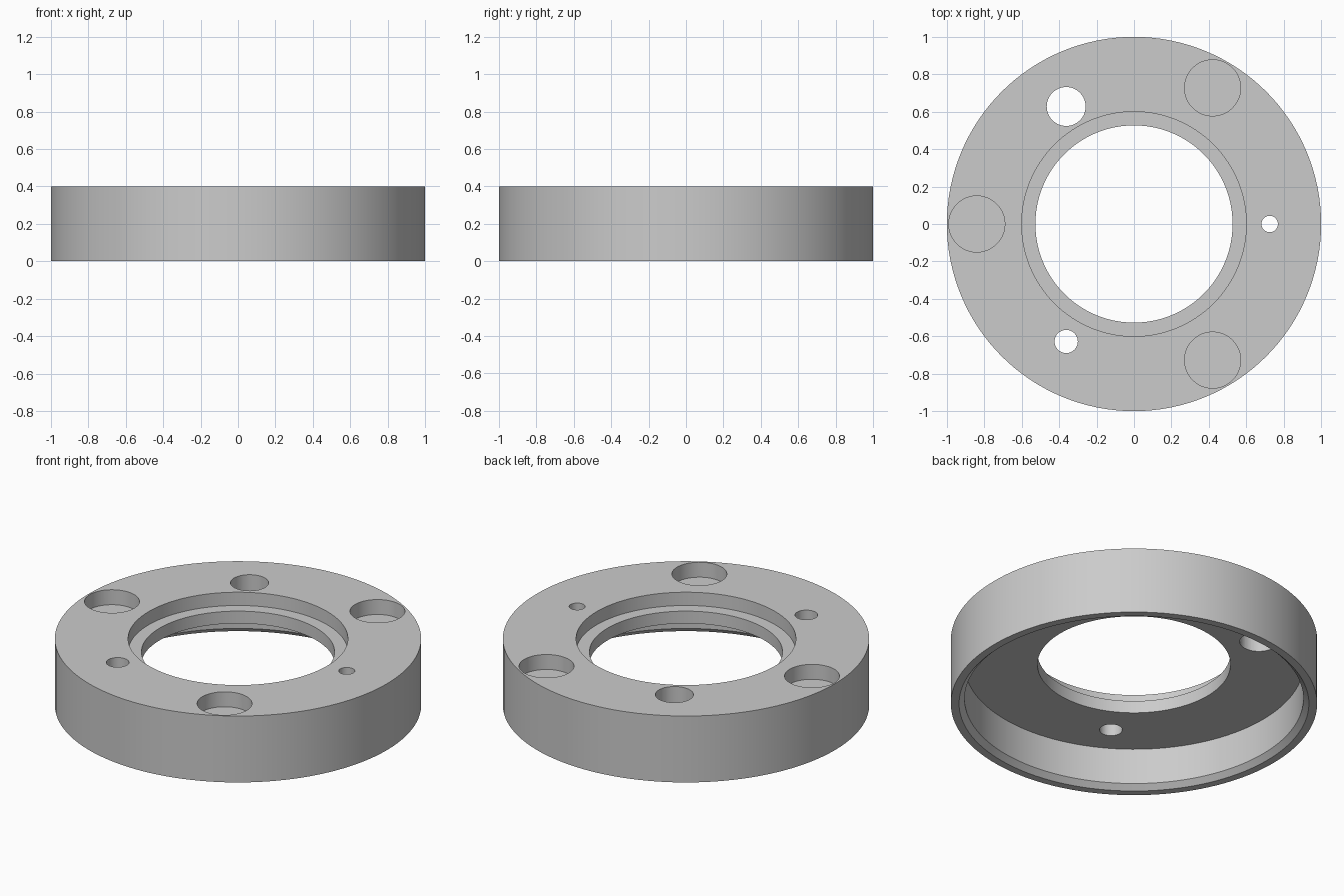
import bpy, bmesh, math
from mathutils import Matrix

cube = bpy.data.objects.get("Cube")
if cube:
    bpy.data.objects.remove(cube, do_unlink=True)

HEIGHT = 0.4
SEGMENTS = 128

grey = bpy.data.materials.new("plain_grey")
grey.use_nodes = True
colour = (0.6, 0.6, 0.6, 1)
grey.diffuse_color = colour
grey.node_tree.nodes["Principled BSDF"].inputs["Base Color"].default_value = colour


def add_object(name, bm):
    bmesh.ops.recalc_face_normals(bm, faces=bm.faces)
    mesh = bpy.data.meshes.new(name)
    bm.to_mesh(mesh)
    bm.free()
    mesh.materials.append(grey)
    obj = bpy.data.objects.new(name, mesh)
    bpy.context.collection.objects.link(obj)
    return obj


def lathe(name, profile):
    """Revolve a closed (radius, z) outline around the z axis."""
    bm = bmesh.new()
    rings = []
    for i in range(SEGMENTS):
        a = math.tau * i / SEGMENTS
        rings.append([bm.verts.new((r * math.cos(a), r * math.sin(a), z)) for r, z in profile])
    n = len(profile)
    for i, ring in enumerate(rings):
        after = rings[(i + 1) % SEGMENTS]
        for j in range(n):
            k = (j + 1) % n
            bm.faces.new((ring[j], after[j], after[k], ring[k]))
    return add_object(name, bm)


def drill(target, name, angle, distance, radius, bottom):
    """Cut a vertical round hole from the top face down to a given height."""
    top = HEIGHT + 0.1
    a = math.radians(angle)
    place = Matrix.Translation((distance * math.cos(a), distance * math.sin(a), (top + bottom) / 2))
    bm = bmesh.new()
    bmesh.ops.create_cone(bm, cap_ends=True, segments=48, radius1=radius, radius2=radius,
                          depth=top - bottom, matrix=place)
    cutter = add_object(name, bm)
    cutter.hide_render = True
    mod = target.modifiers.new(name, 'BOOLEAN')
    mod.operation = 'DIFFERENCE'
    mod.solver = 'EXACT'
    mod.object = cutter
    bpy.context.view_layer.objects.active = target
    bpy.ops.object.modifier_apply(modifier=name)
    bpy.data.objects.remove(cutter, do_unlink=True)


# Ring body: outer wall, stepped bore, hollow underside with chamfered lip
ring = lathe("flange_ring", [
    (1.0, 0), (1.0, HEIGHT), (0.6, HEIGHT), (0.6, 0.32),
    (0.527, 0.32), (0.527, 0.246), (0.925, 0.246), (0.925, 0.03), (0.955, 0),
])

# Three shallow round pockets near the rim
for angle in (60, 180, 300):
    drill(ring, "pocket_cutter", angle, 0.84, 0.15, HEIGHT - 0.09)

# Three through holes of different sizes
for angle, radius in ((0, 0.044), (120, 0.104), (240, 0.062)):
    drill(ring, "hole_cutter", angle, 0.725, radius, 0.1)

# Smooth round walls, sharp rims
bpy.ops.object.select_all(action='DESELECT')
ring.select_set(True)
bpy.context.view_layer.objects.active = ring
bpy.ops.object.shade_smooth_by_angle(angle=math.radians(30))
